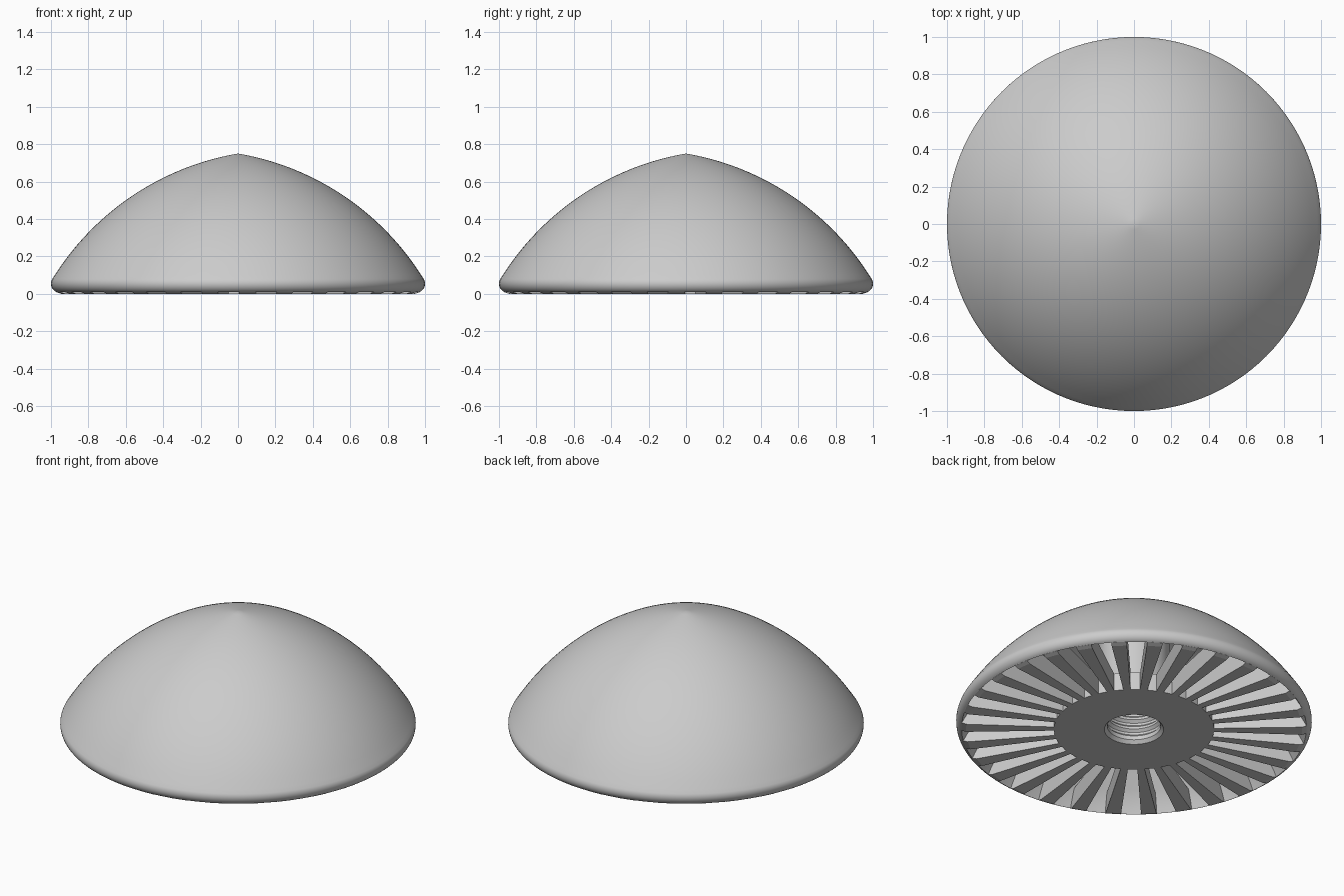
import bpy
import bmesh
from math import sin, cos, radians, sqrt, pi
from mathutils import Matrix

cube = bpy.data.objects.get("Cube")
if cube:
    bpy.data.objects.remove(cube)

grey = bpy.data.materials.new("plain_grey")
grey.use_nodes = True
grey.diffuse_color = (0.6, 0.6, 0.6, 1)
grey.node_tree.nodes["Principled BSDF"].inputs["Base Color"].default_value = (0.6, 0.6, 0.6, 1)


def finish(name, bm, smooth):
    """Turn a bmesh into a grey object with outward normals."""
    bmesh.ops.recalc_face_normals(bm, faces=bm.faces)
    mesh = bpy.data.meshes.new(name)
    bm.to_mesh(mesh)
    bm.free()
    mesh.materials.append(grey)
    obj = bpy.data.objects.new(name, mesh)
    bpy.context.collection.objects.link(obj)
    if smooth:
        bpy.ops.object.select_all(action='DESELECT')
        obj.select_set(True)
        bpy.context.view_layer.objects.active = obj
        bpy.ops.object.shade_smooth_by_angle(angle=radians(30))
    return obj


def lathe(name, profile, closed, steps=120):
    """Revolve an (r, z) profile about the vertical axis."""
    bm = bmesh.new()
    verts = [bm.verts.new((r, 0, z)) for r, z in profile]
    edges = [bm.edges.new(pair) for pair in zip(verts, verts[1:])]
    if closed:
        edges.append(bm.edges.new((verts[-1], verts[0])))
    bmesh.ops.spin(bm, geom=verts + edges, cent=(0, 0, 0), axis=(0, 0, 1),
                   angle=2 * pi, steps=steps, use_merge=False)
    bmesh.ops.remove_doubles(bm, verts=bm.verts, dist=0.0002)
    return finish(name, bm, True)


def dome(r, radius):
    """Height of the pointed dome arc, whose centre lies past the axis."""
    return -0.682 + sqrt(radius ** 2 - (r + 0.2445) ** 2)


# Cap shell: pointed dome, rounded rim and hollow inside
outer = [(0.98 * i / 32, dome(0.98 * i / 32, 1.453)) for i in range(33)]
rim = [(0.95 + 0.05 * cos(radians(a)), 0.055 + 0.05 * sin(radians(a)))
       for a in range(30, -67, -8)]
lip = [(0.97, 0.009), (0.955, 0.04), (0.92, 0.1)]
inner = [(0.9 * i / 16, dome(0.9 * i / 16, 1.4)) for i in range(16, -1, -1)]
lathe("cap_shell", outer + rim + lip + inner, False)

# Hub: flat disc, tube rising into the cap, threaded socket
RADIUS, THICK = 0.45, 0.11
hub = [(0.167, 0), (RADIUS, 0), (RADIUS, THICK), (0.2, THICK), (0.2, 0.66), (0, 0.66), (0, 0.42)]
thread = [(0.15, 0.42)]
for i in range(6, 0, -1):
    z = 0.06 * i
    thread += [(0.15, z + 0.03), (0.165, z + 0.015), (0.165, z), (0.15, z - 0.015)]
thread += [(0.15, 0.02)]
lathe("threaded_hub", hub + thread, True)

# Gills: wedge spokes with open slots between them
COUNT = 30
half = radians(2.6)
section = [(RADIUS - 0.003, 0), (0.945, 0), (0.972, 0.009), (0.96, 0.05),
           (0.925, THICK), (RADIUS - 0.003, THICK)]
bm = bmesh.new()
for k in range(COUNT):
    turn = radians(-45) + 2 * pi * (k + 0.5) / COUNT
    sides = [[bm.verts.new((r * cos(turn + a), r * sin(turn + a), z)) for r, z in section]
             for a in (-half, half)]
    bm.faces.new(sides[0])
    bm.faces.new(sides[1][::-1])
    for i in range(len(section)):
        j = (i + 1) % len(section)
        bm.faces.new((sides[0][i], sides[1][i], sides[1][j], sides[0][j]))
finish("gills", bm, False)
